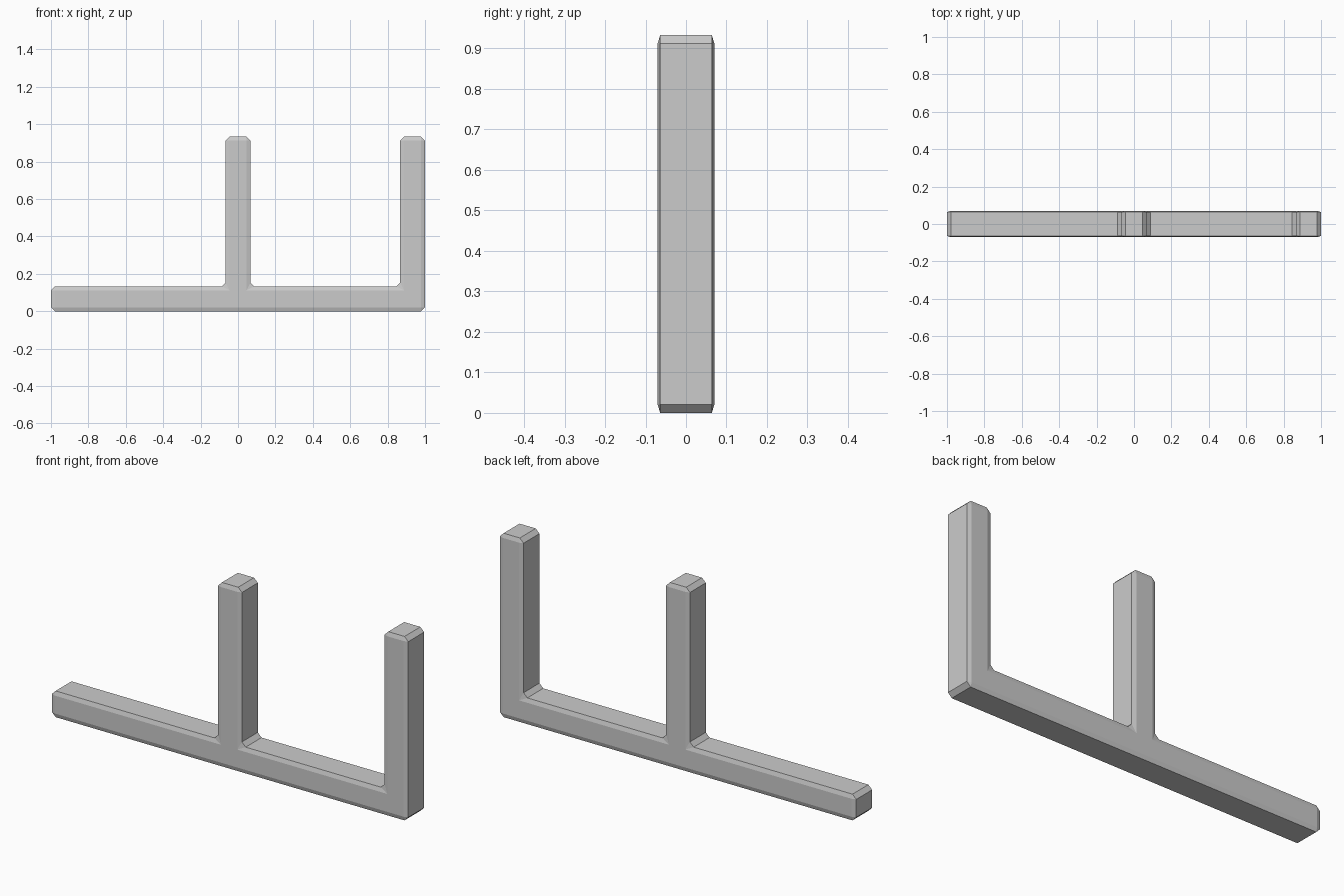
import bpy, bmesh

if "Cube" in bpy.data.objects:
    bpy.data.objects.remove(bpy.data.objects["Cube"])

T = 0.133        # bar thickness
H = 0.933        # post height
HALF = T / 2
CHAMFER = 0.021
DEPTH = 0.1407
SQUASH = 0.32    # chamfers are shallower along the depth

# E-shaped outline: base bar, middle post, right end post
outline = [(-1, 0), (1, 0), (1, H), (1 - T, H), (1 - T, T), (HALF, T),
           (HALF, H), (-HALF, H), (-HALF, T), (-1, T)]

bm = bmesh.new()
d = DEPTH / SQUASH
face = bm.faces.new([bm.verts.new((x, -d / 2, z)) for x, z in outline])
ext = bmesh.ops.extrude_face_region(bm, geom=[face])
back = [g for g in ext["geom"] if isinstance(g, bmesh.types.BMVert)]
bmesh.ops.translate(bm, verts=back, vec=(0, d, 0))
bmesh.ops.recalc_face_normals(bm, faces=bm.faces[:])

# Chamfer every edge, then flatten to the final depth
bmesh.ops.bevel(bm, geom=bm.edges[:], offset=CHAMFER, offset_type='OFFSET',
                segments=1, profile=0.5, affect='EDGES')
bmesh.ops.scale(bm, vec=(1, SQUASH, 1), verts=bm.verts[:])
bmesh.ops.recalc_face_normals(bm, faces=bm.faces[:])

mesh = bpy.data.meshes.new("pronged_bar")
bm.to_mesh(mesh)
bm.free()
bpy.context.collection.objects.link(bpy.data.objects.new("pronged_bar", mesh))
